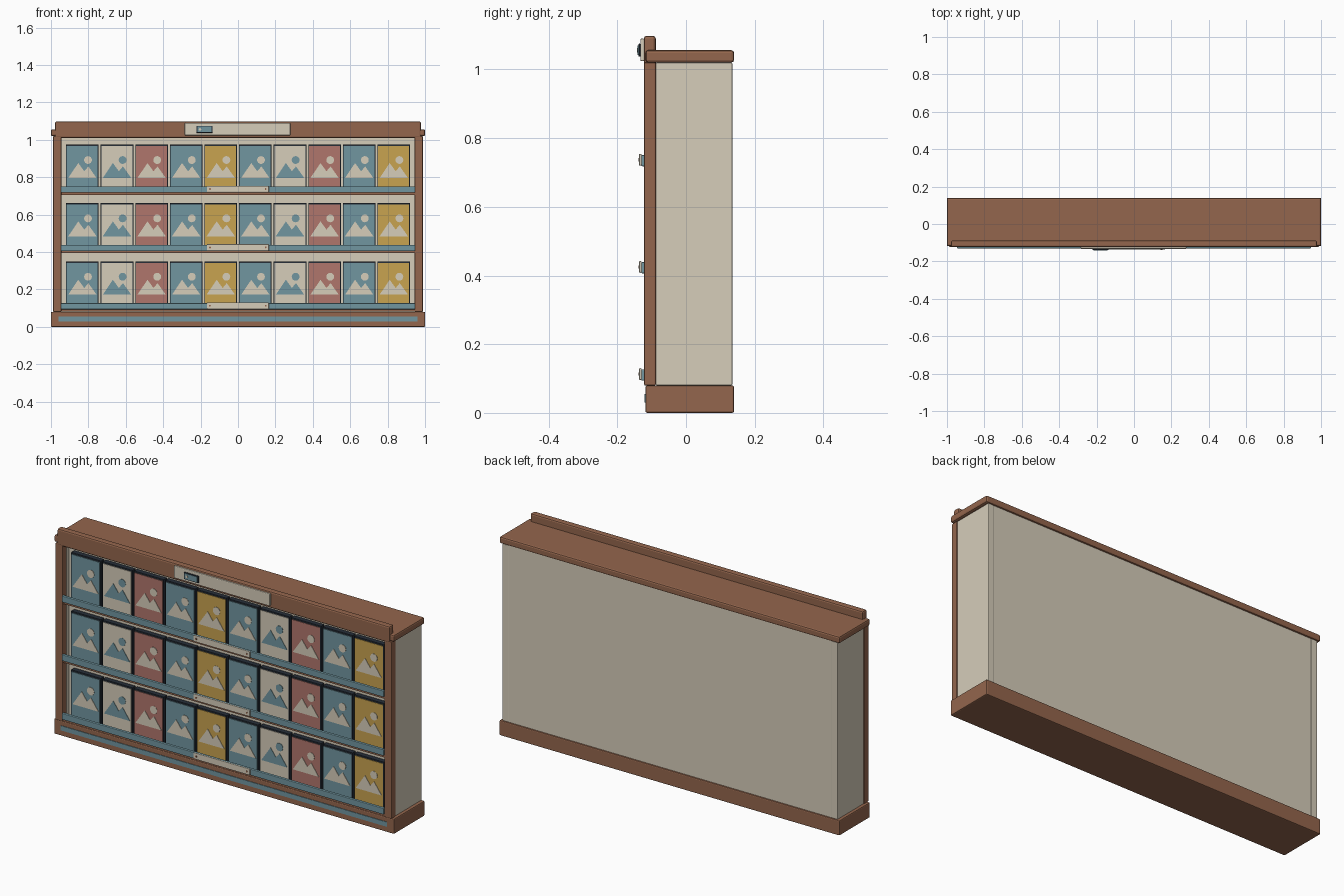
import bpy, bmesh, math

if "Cube" in bpy.data.objects:
    bpy.data.objects.remove(bpy.data.objects["Cube"])

def material(name, rgb):
    m = bpy.data.materials.new(name)
    m.diffuse_color = (*rgb, 1)
    m.use_nodes = True
    m.node_tree.nodes["Principled BSDF"].inputs["Base Color"].default_value = m.diffuse_color
    return m

BROWN = material("wood brown", (0.296, 0.133, 0.074))
CREAM = material("cream", (0.672, 0.610, 0.491))
BLUE = material("dusty blue", (0.165, 0.305, 0.352))
RED = material("dusty red", (0.434, 0.181, 0.150))
YELLOW = material("mustard", (0.578, 0.366, 0.080))
DARK = material("charcoal", (0.019, 0.027, 0.039))

def prism(name, outline, y0, y1, mat, bevel=0):
    """Extrude an outline in the xz plane from y0 (front) to y1 (back)."""
    bm = bmesh.new()
    face = bm.faces.new([bm.verts.new((x, y0, z)) for x, z in outline])
    ext = bmesh.ops.extrude_face_region(bm, geom=[face])
    verts = [v for v in ext["geom"] if isinstance(v, bmesh.types.BMVert)]
    bmesh.ops.translate(bm, verts=verts, vec=(0, y1 - y0, 0))
    bmesh.ops.recalc_face_normals(bm, faces=bm.faces)
    mesh = bpy.data.meshes.new(name)
    bm.to_mesh(mesh)
    bm.free()
    mesh.materials.append(mat)
    ob = bpy.data.objects.new(name, mesh)
    bpy.context.collection.objects.link(ob)
    if bevel:
        mod = ob.modifiers.new("bevel", "BEVEL")
        mod.width = bevel
        mod.segments = 2
    return ob

def box(name, x0, x1, y0, y1, z0, z1, mat, bevel=0):
    return prism(name, [(x0, z0), (x1, z0), (x1, z1), (x0, z1)], y0, y1, mat, bevel)

def disc(name, x, z, r, y0, y1, mat, n=16):
    ring = [(x + r * math.cos(2 * math.pi * i / n), z + r * math.sin(2 * math.pi * i / n))
            for i in range(n)]
    return prism(name, ring, y0, y1, mat)

# Plinth, top cap and header board
box("plinth", -1, 1, -0.118, 0.14, 0, 0.08, BROWN, 0.005)
box("plinth_stripe", -0.96, 0.96, -0.121, -0.117, 0.03, 0.055, BLUE)
box("top_cap", -1, 1, -0.118, 0.14, 1.02, 1.056, BROWN, 0.008)
box("header_board", -0.978, 0.978, -0.123, -0.088, 1.01, 1.098, BROWN, 0.008)

# Carcass: sides, front posts, backing and rear panel
for s, side in ((-1, "left"), (1, "right")):
    a, b = sorted((s * 0.95, s * 0.985))
    box(side + "_side_panel", a, b, -0.088, 0.135, 0.08, 1.02, CREAM, 0.003)
    a, b = sorted((s * 0.945, s * 0.988))
    box(side + "_front_post", a, b, -0.122, -0.088, 0.08, 1.02, BROWN, 0.003)
box("backing_panel", -0.95, 0.95, -0.062, -0.045, 0.08, 1.02, CREAM)
box("rear_panel", -0.95, 0.95, 0.115, 0.132, 0.08, 1.02, CREAM)

# Header sign with a small badge
box("header_sign", -0.285, 0.28, -0.133, -0.121, 1.024, 1.09, CREAM, 0.004)
box("sign_badge", -0.222, -0.136, -0.139, -0.132, 1.037, 1.075, DARK, 0.003)
box("badge_face", -0.216, -0.142, -0.1405, -0.138, 1.042, 1.070, BLUE)
disc("badge_dot", -0.203, 1.056, 0.007, -0.142, -0.140, CREAM)

# Three rows of display shelves with boxed goods
MOUNTAINS = [(-0.076, -0.174), (0.076, -0.174), (0.032, -0.112), (0.01, -0.138), (-0.022, -0.094)]
COLOURS = [BLUE, CREAM, RED, BLUE, YELLOW]
for row in range(3):
    z = 0.094 + row * 0.312
    box("shelf_board", -0.945, 0.945, -0.12, -0.06, z - 0.012, z, BROWN)
    box("shelf_lip", -0.946, 0.946, -0.130, -0.114, z, z + 0.033, BLUE, 0.003)
    box("shelf_label", -0.167, 0.165, -0.137, -0.129, z + 0.002, z + 0.036, CREAM, 0.003)
    for x in (-0.15, 0.148):
        disc("label_pin", x, z + 0.019, 0.005, -0.139, -0.136, BROWN, 10)
    top = z + 0.252
    for col in range(10):
        x = -0.832 + col * 0.185
        cover = COLOURS[col % 5]
        art = BLUE if cover is CREAM else CREAM
        box("case", x - 0.087, x + 0.087, -0.088, -0.062, z, top + 0.004, DARK)
        box("case_cover", x - 0.084, x + 0.082, -0.091, -0.087, z + 0.004, top - 0.004, cover)
        prism("cover_mountains", [(x + px, top + pz) for px, pz in MOUNTAINS], -0.093, -0.090, art)
        disc("cover_sun", x + 0.03, top - 0.078, 0.021, -0.093, -0.090, art)
